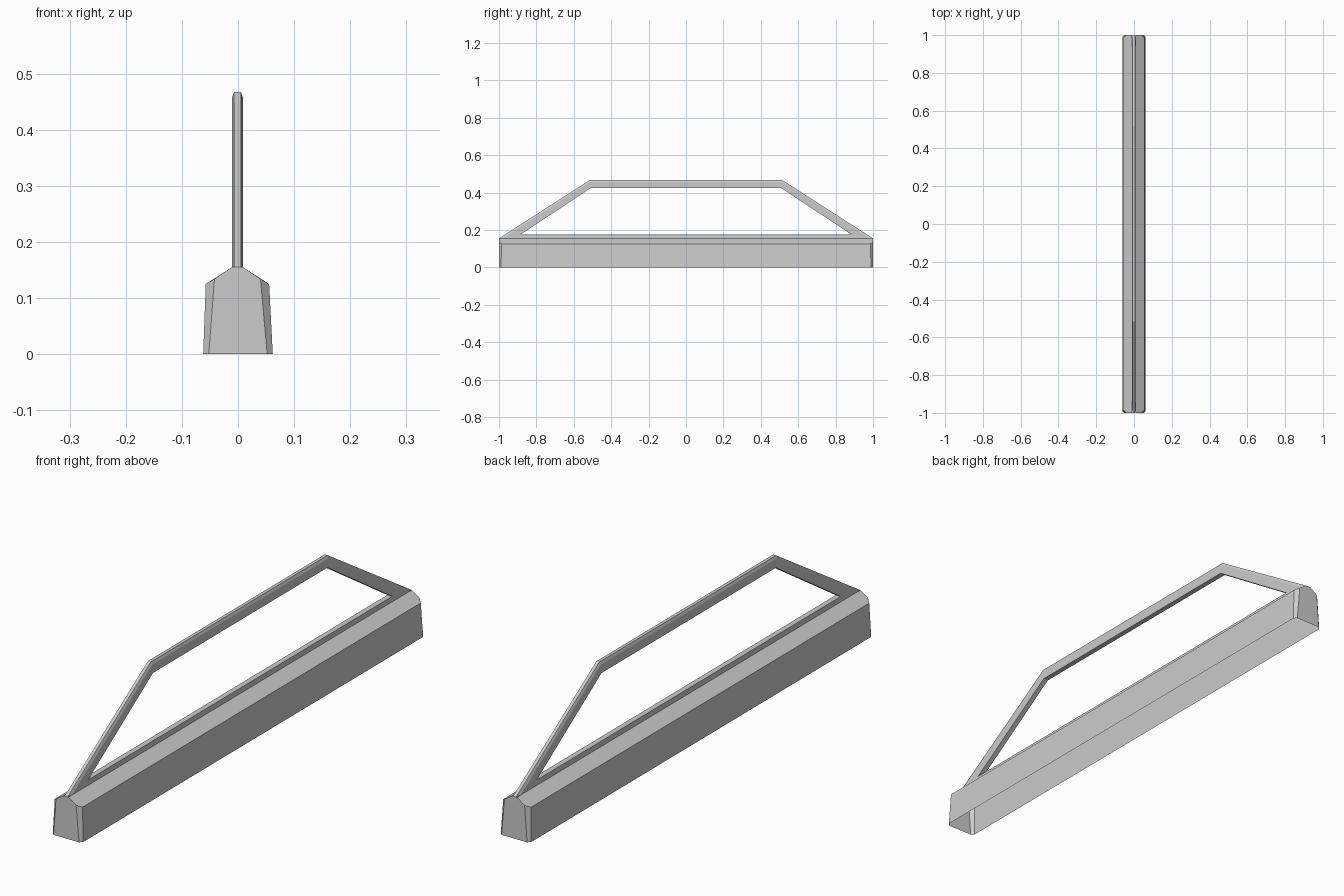
import bpy
import bmesh

cube = bpy.data.objects.get("Cube")
if cube:
    bpy.data.objects.remove(cube, do_unlink=True)

grey = bpy.data.materials.new("plain grey")
grey.use_nodes = True
COLOR = (0.6, 0.6, 0.6, 1)
grey.diffuse_color = COLOR
grey.node_tree.nodes["Principled BSDF"].inputs["Base Color"].default_value = COLOR


def finish(bm, name):
    bmesh.ops.recalc_face_normals(bm, faces=bm.faces)
    mesh = bpy.data.meshes.new(name)
    bm.to_mesh(mesh)
    bm.free()
    mesh.materials.append(grey)
    obj = bpy.data.objects.new(name, mesh)
    bpy.context.collection.objects.link(obj)
    return obj


def bridge(bm, a, b):
    """Join two closed rings of equal length with quads."""
    for i in range(len(a)):
        j = (i + 1) % len(a)
        bm.faces.new((a[i], a[j], b[j], b[i]))


def octagon(bm, side_x, side_y, side_z, end_x, end_z, shift):
    """Rectangle with cut corners; the end edges may sit higher than the sides."""
    ring = []
    for sx, sy in ((1, 1), (-1, 1), (-1, -1), (1, -1)):
        side = (sx * side_x + shift, sy * side_y, side_z)
        end = (sx * end_x + shift, sy, end_z)
        pair = (side, end) if sx * sy > 0 else (end, side)
        ring += [bm.verts.new(p) for p in pair]
    return ring


# Base shell: tapered, open below, with cut corners and a pitched top
bm = bmesh.new()
foot = octagon(bm, 0.062, 0.99, 0, 0.052, 0, 0)
shoulder = octagon(bm, 0.0565, 0.985, 0.125, 0.041, 0.134, -0.001)
bridge(bm, foot, shoulder)
ridge = [bm.verts.new((sx * 0.01 - 0.001, sy, 0.155))
         for sx, sy in ((1, 1), (-1, 1), (-1, -1), (1, -1))]
for i in range(4):
    j = (i + 1) % 4
    bm.faces.new((shoulder[2 * i], shoulder[2 * i + 1], ridge[i]))
    bm.faces.new((shoulder[2 * i + 1], shoulder[2 * j], ridge[j], ridge[i]))
finish(bm, "base_shell")

# Handle frame: trapezoid loop with chamfered outer edges
bm = bmesh.new()
low = dict(outer=(1.0, 0.155), edge=(0.98, 0.155), inner=(0.885, 0.175))
high = dict(outer=(0.515, 0.467), edge=(0.513, 0.457), inner=(0.508, 0.425))
sections = []
for corner, sy in ((low, -1), (high, -1), (high, 1), (low, 1)):
    section = []
    for key, x in (("inner", -0.01), ("edge", -0.01), ("outer", -0.006),
                   ("outer", 0.006), ("edge", 0.01), ("inner", 0.01)):
        y, z = corner[key]
        section.append(bm.verts.new((x - 0.001, sy * y, z)))
    sections.append(section)
for i in range(4):
    bridge(bm, sections[i], sections[(i + 1) % 4])
finish(bm, "handle_frame")
